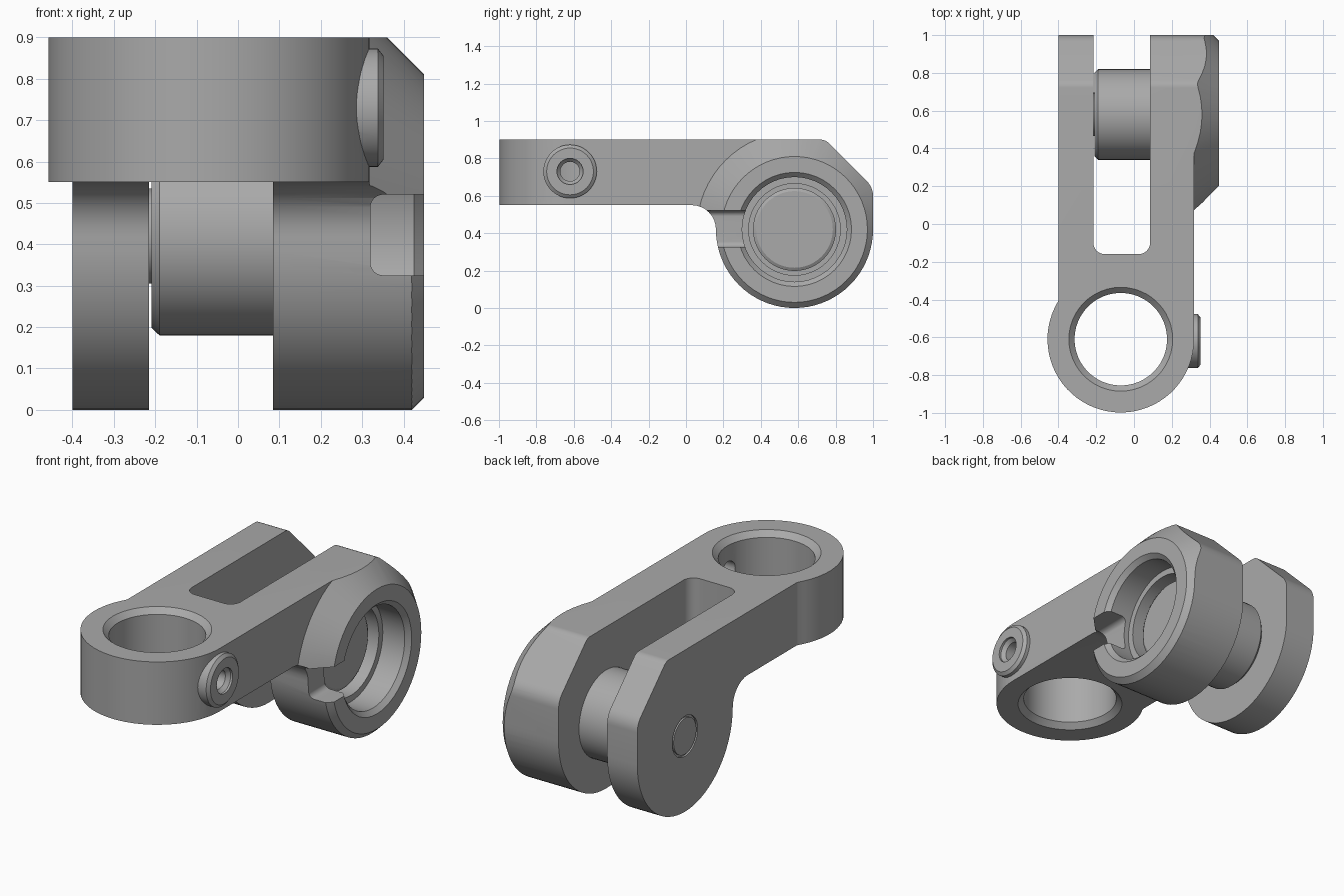
import bpy
import bmesh
from math import cos, sin, pi, radians, tan
from mathutils import Vector

if "Cube" in bpy.data.objects:
    bpy.data.objects.remove(bpy.data.objects["Cube"], do_unlink=True)

metal = bpy.data.materials.new("grey metal")
metal.use_nodes = True
GREY = (0.4, 0.4, 0.4, 1)
metal.diffuse_color = GREY
metal.node_tree.nodes["Principled BSDF"].inputs["Base Color"].default_value = GREY


def finish(name, bm):
    bmesh.ops.recalc_face_normals(bm, faces=bm.faces)
    mesh = bpy.data.meshes.new(name)
    bm.to_mesh(mesh)
    bm.free()
    mesh.materials.append(metal)
    ob = bpy.data.objects.new(name, mesh)
    bpy.context.collection.objects.link(ob)
    return ob


def arc(cx, cy, r, a0, a1, n):
    return [(cx + r * cos(radians(a0 + (a1 - a0) * i / n)),
             cy + r * sin(radians(a0 + (a1 - a0) * i / n))) for i in range(n + 1)]


def rounded(prev, corner, nxt, r, n=6):
    """Points of a fillet of radius r at a corner."""
    p, c, q = Vector(prev), Vector(corner), Vector(nxt)
    d1, d2 = (p - c).normalized(), (q - c).normalized()
    half = d1.angle(d2) / 2
    start, end = c + d1 * r / tan(half), c + d2 * r / tan(half)
    centre = c + (d1 + d2).normalized() * r / sin(half)
    pts = []
    for i in range(n + 1):
        ray = start.lerp(end, i / n) - centre
        pts.append(tuple(centre + ray.normalized() * r))
    return pts


def prism(name, outline, axis, lo, hi):
    """Extrude a 2D outline along axis 0, 1 or 2."""
    bm = bmesh.new()
    rings = []
    for level in (lo, hi):
        ring = []
        for p in outline:
            co = list(p)
            co.insert(axis, level)
            ring.append(bm.verts.new(co))
        bm.faces.new(ring)
        rings.append(ring)
    n = len(outline)
    for i in range(n):
        j = (i + 1) % n
        bm.faces.new((rings[0][i], rings[0][j], rings[1][j], rings[1][i]))
    return finish(name, bm)


def lathe(name, profile, axis, centre, n=48, closed=False):
    """Turn (position, radius) points around axis; closed makes a ring."""
    bm = bmesh.new()
    rings = []
    for pos, r in profile:
        ring = []
        for i in range(n):
            a = 2 * pi * i / n
            co = [centre[0] + r * cos(a), centre[1] + r * sin(a)]
            co.insert(axis, pos)
            ring.append(bm.verts.new(co))
        rings.append(ring)
    pairs = list(zip(rings, rings[1:]))
    if closed:
        pairs.append((rings[-1], rings[0]))
    else:
        bm.faces.new(rings[0])
        bm.faces.new(rings[-1])
    for a, b in pairs:
        for i in range(n):
            j = (i + 1) % n
            bm.faces.new((a[i], a[j], b[j], b[i]))
    return finish(name, bm)


def combine(target, tool, operation):
    mod = target.modifiers.new("combine", "BOOLEAN")
    mod.operation = operation
    mod.solver = "EXACT"
    mod.object = tool
    deps = bpy.context.evaluated_depsgraph_get()
    mesh = bpy.data.meshes.new_from_object(target.evaluated_get(deps))
    target.modifiers.clear()
    target.data = mesh
    bpy.data.objects.remove(tool, do_unlink=True)


PIVOT = (0.58, 0.42)    # y, z of the pin axis
EYE = (-0.07, -0.61)    # x, y of the upright hole
SCREW = (-0.62, 0.73)   # y, z of the clamp screw

# Side outline: flat arm, cut back corner, round cheek, concave fillet
top, back, low = (0.745, 0.9), (1, 0.645), (1, 0.42)
side = [(-1.1, 0.9)]
side += rounded(side[0], top, back, 0.06)
side += rounded(top, back, low, 0.11)
side += arc(*PIVOT, 0.42, 0, -180, 36)
side += arc(0.03, 0.42, 0.13, 0, 90, 8)[1:]
side += [(-1.1, 0.55)]
body = prism("hinge_body", side, 0, -0.5, 0.45)

# Plan outline: round eye with a straight arm, plus the conical cheek boss
plan = arc(*EYE, 0.388, 0, -211, 40) + [(-0.4, -0.4), (-0.4, 1.1), (0.318, 1.1)]
limit = prism("plan_limit", plan, 2, -0.1, 1)
combine(limit, lathe("boss_cone", [(0.2, 0.64), (0.45, 0.39)], 0, PIVOT, 64), "UNION")
combine(body, limit, "INTERSECT")

# Fork slot with rounded inner corners
near, far = (-0.215, -0.16), (0.085, -0.16)
slot = [(-0.215, 1.1)] + rounded((-0.215, 1.1), near, far, 0.06)
slot += rounded(near, far, (0.085, 1.1), 0.06) + [(0.085, 1.1)]
combine(body, prism("slot_cutter", slot, 2, -0.2, 1.1), "DIFFERENCE")

# Pin across the fork, with a thin neck at the left cheek
pin = [(-0.3, 0.115), (-0.209, 0.115), (-0.209, 0.222), (-0.19, 0.24), (0.15, 0.24)]
combine(body, lathe("pin", pin, 0, PIVOT), "UNION")

# Raised collar of the clamp screw
collar = [(0.25, 0.143), (0.338, 0.143), (0.352, 0.125)]
combine(body, lathe("screw_collar", collar, 0, SCREW), "UNION")

# Upright hole, chamfered at both ends
hole = [(0.5, 0.325), (0.58, 0.245), (0.87, 0.245), (0.95, 0.325)]
combine(body, lathe("eye_cutter", hole, 2, EYE), "DIFFERENCE")

# Small countersunk screw hole opening into the upright hole
screw = [(0.1, 0.052), (0.32, 0.052), (0.34, 0.07), (0.4, 0.07)]
combine(body, lathe("screw_cutter", screw, 0, SCREW, 24), "DIFFERENCE")

# Stepped bore in the boss, leaving a raised pin head behind a groove
bore = [(0.25, 0.205), (0.24, 0.222), (0.2, 0.222), (0.2, 0.245), (0.29, 0.245),
        (0.29, 0.28), (0.425, 0.28), (0.47, 0.325)]
combine(body, lathe("bore_cutter", bore, 0, PIVOT), "DIFFERENCE")

# Notch through the front of the boss wall
a, b, c, d = (0.5, 0.325), (0.32, 0.325), (0.32, 0.52), (0.5, 0.52)
notch = [a] + rounded(a, b, c, 0.03) + rounded(b, c, d, 0.03) + [d]
combine(body, prism("notch_cutter", notch, 1, 0, 0.36), "DIFFERENCE")

# Fine ring around the pin end on the left cheek
ring = [(-0.45, 0.1), (-0.39, 0.1), (-0.39, 0.112), (-0.45, 0.112)]
combine(body, lathe("ring_cutter", ring, 0, PIVOT, closed=True), "DIFFERENCE")

# Smooth shading with crisp edges
bpy.ops.object.select_all(action="DESELECT")
body.select_set(True)
bpy.context.view_layer.objects.active = body
bpy.ops.object.shade_smooth_by_angle(angle=radians(30))
